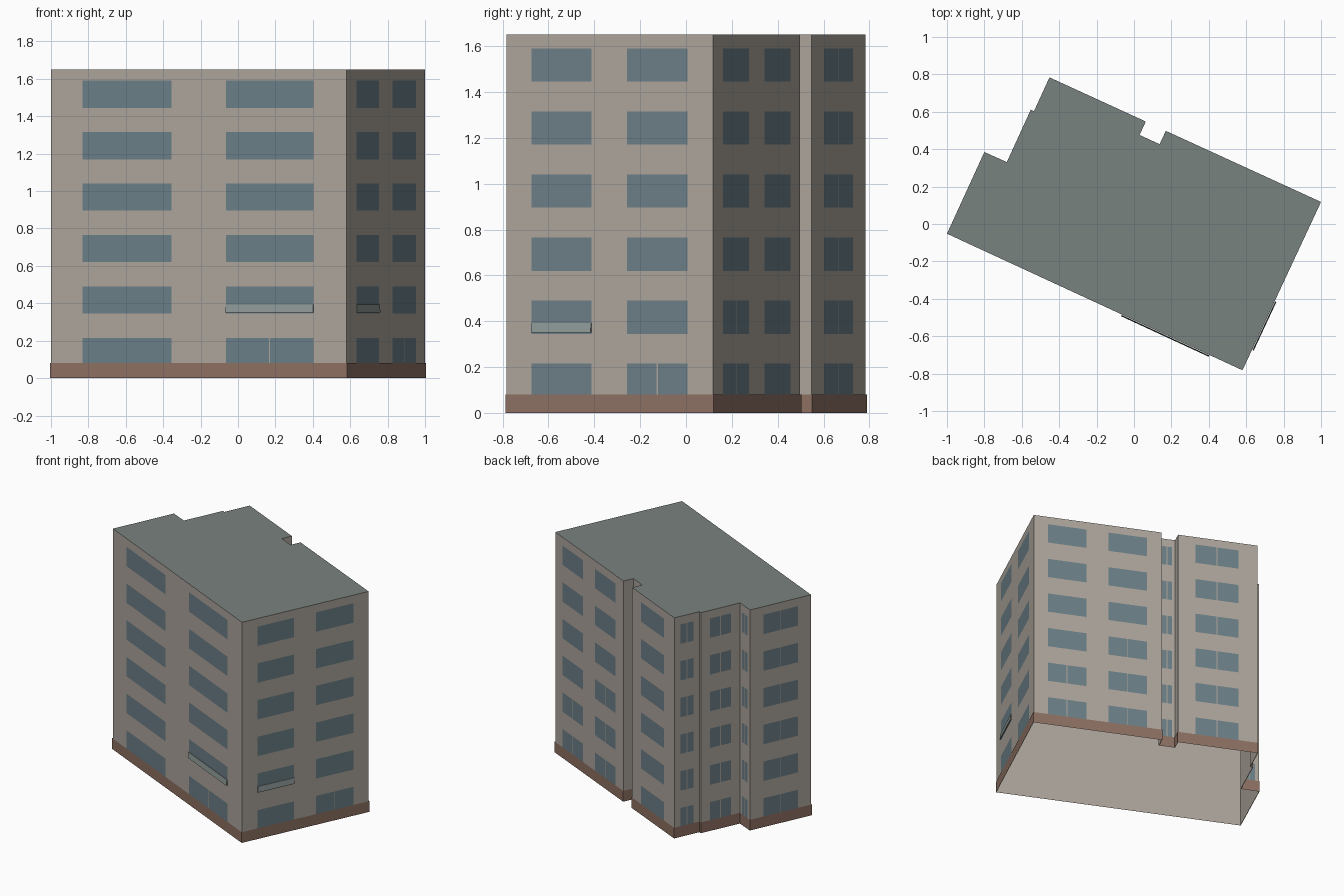
import bpy
from mathutils import Vector

if "Cube" in bpy.data.objects:
    bpy.data.objects.remove(bpy.data.objects["Cube"])

HEIGHT = 1.65
FLOOR = 0.275
FLOORS = 6
ALL = range(FLOORS)

# Footprint, counter-clockwise seen from above
OUTLINE = [Vector(p) for p in [
    (-1.0, -0.052), (0.58, -0.782), (1.0, 0.118), (0.17, 0.498),
    (0.137, 0.427), (0.03, 0.476), (0.063, 0.548), (-0.452, 0.784),
    (-0.535, 0.603), (-0.552, 0.611), (-0.68, 0.331), (-0.80, 0.385)]]
N = len(OUTLINE)


def material(name, rgb):
    m = bpy.data.materials.new(name)
    m.diffuse_color = (*rgb, 1)
    m.use_nodes = True
    m.node_tree.nodes["Principled BSDF"].inputs["Base Color"].default_value = m.diffuse_color
    return m


WALL = material("plaster", (0.42, 0.38, 0.335))
ROOF = material("roof_grey", (0.19, 0.225, 0.215))
GLASS = material("window_glass", (0.15, 0.215, 0.245))
BASE = material("brown_base", (0.27, 0.165, 0.125))
LEDGE = material("ledge_grey", (0.27, 0.32, 0.31))


def add_mesh(name, verts, faces, mat):
    me = bpy.data.meshes.new(name)
    me.from_pydata([tuple(v) for v in verts], [], faces)
    me.materials.append(mat)
    ob = bpy.data.objects.new(name, me)
    bpy.context.collection.objects.link(ob)
    return ob


def normal(i):
    d = (OUTLINE[(i + 1) % N] - OUTLINE[i]).normalized()
    return Vector((d.y, -d.x))


def offset_outline(dist):
    pts = []
    for i, p in enumerate(OUTLINE):
        a, b = normal(i - 1 if i else N - 1), normal(i)
        pts.append(p + (a + b) * dist / (1 + a.dot(b)))
    return pts


def band(name, pts, z0, z1, mat):
    verts = [(p.x, p.y, z) for z in (z0, z1) for p in pts]
    faces = [(i, (i + 1) % N, (i + 1) % N + N, i + N) for i in range(N)]
    return add_mesh(name, verts, faces, mat)


def on_wall(i, t, z, out):
    p = OUTLINE[i].lerp(OUTLINE[(i + 1) % N], t) + normal(i) * out
    return (p.x, p.y, z)


# Open-bottomed shell: walls, roof and the brown plinth strip
band("walls", OUTLINE, 0, HEIGHT, WALL)
add_mesh("roof", [(p.x, p.y, HEIGHT) for p in OUTLINE], [tuple(range(N))], ROOF)
band("plinth", offset_outline(0.004), 0, 0.08, BASE)

# Windows: wall index, start and end along the wall, floors split into two panes
COLUMNS = [
    (0, 0.108, 0.408, ()), (0, 0.592, 0.889, (0,)),
    (1, 0.122, 0.411, ()), (1, 0.583, 0.878, (0,)),
    (2, 0.11, 0.41, (0, 1)), (2, 0.585, 0.885, (0, 1, 2)),
    (4, 0.2, 0.8, ALL), (6, 0.22, 0.76, ALL),
    (7, 0.23, 0.76, ALL), (9, 0.23, 0.76, ALL),
    (10, 0.22, 0.78, ALL), (11, 0.22, 0.78, ALL)]


def window_column(k, wall, t0, t1, split):
    verts, faces = [], []
    length = (OUTLINE[(wall + 1) % N] - OUTLINE[wall]).length
    gap = 0.0025 / length
    mid = (t0 + t1) / 2
    for f in ALL:
        z0 = 0.07 + f * FLOOR
        z1 = z0 + 0.145
        panes = [(t0, mid - gap), (mid + gap, t1)] if f in split else [(t0, t1)]
        for a, b in panes:
            s = len(verts)
            verts += [on_wall(wall, t, z, 0.002)
                      for t, z in ((a, z0), (b, z0), (b, z1), (a, z1))]
            faces.append((s, s + 1, s + 2, s + 3))
    add_mesh(f"window_column_{k}", verts, faces, GLASS)


for k, col in enumerate(COLUMNS):
    window_column(k, *col)


# Thin sloped ledges across two first-floor windows
def ledge(name, wall, t0, t1):
    section = [(0.0025, 0.35), (0.010, 0.35), (0.006, 0.393), (0.0025, 0.393)]
    verts = [on_wall(wall, t, z, out) for t in (t0, t1) for out, z in section]
    faces = [(i, (i + 1) % 4, (i + 1) % 4 + 4, i + 4) for i in range(4)]
    faces = [f[::-1] for f in faces] + [(0, 1, 2, 3), (7, 6, 5, 4)]
    add_mesh(name, verts, [f[::-1] for f in faces], LEDGE)


ledge("front_ledge", 0, 0.592, 0.889)
ledge("side_ledge", 1, 0.122, 0.411)

# Consistent outward normals on the closed ledges
import bmesh
for name in ("front_ledge", "side_ledge"):
    me = bpy.data.objects[name].data
    bm = bmesh.new()
    bm.from_mesh(me)
    bmesh.ops.recalc_face_normals(bm, faces=bm.faces)
    bm.to_mesh(me)
    bm.free()
